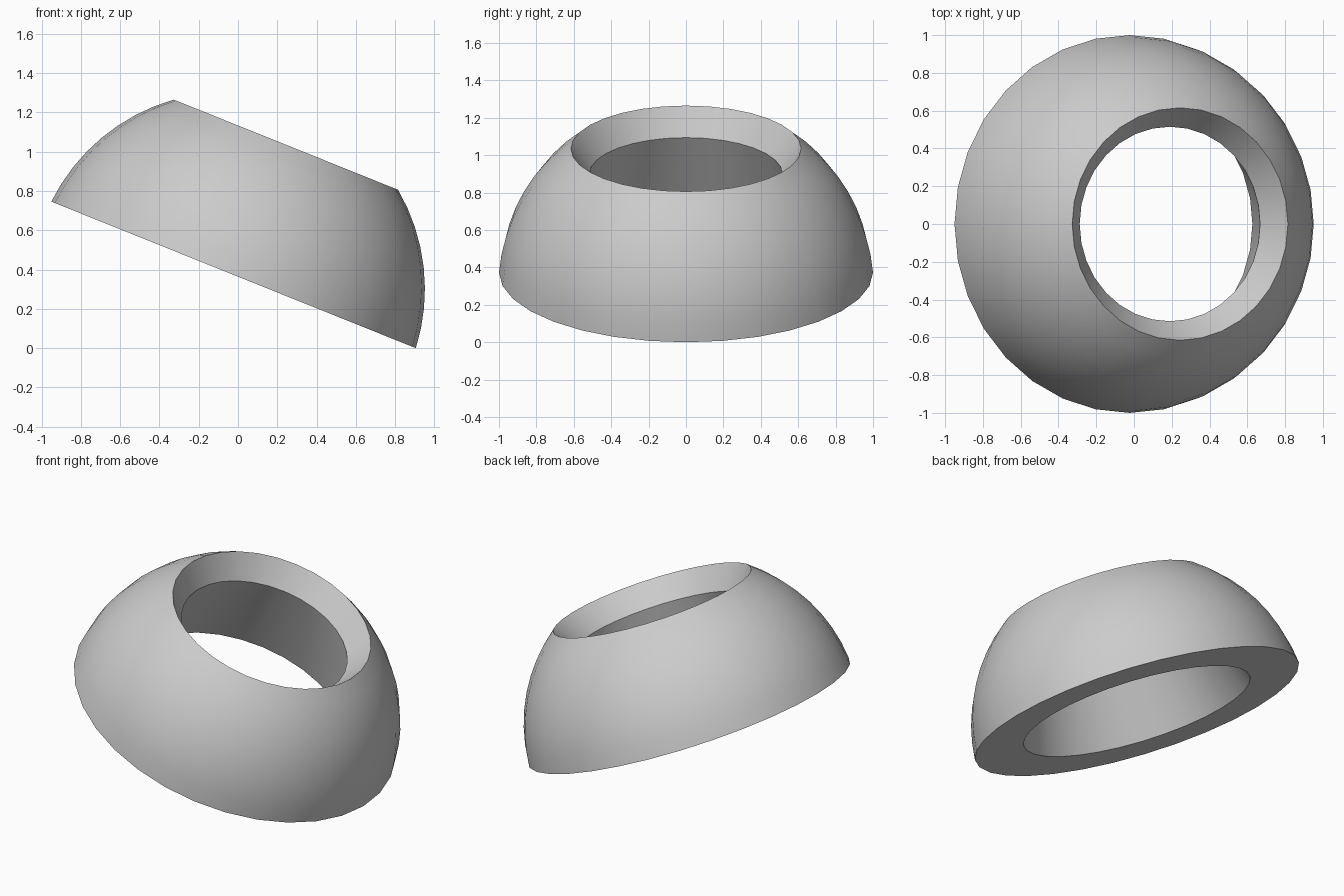
import bpy, bmesh, math
from mathutils import Matrix, Vector

cube = bpy.data.objects.get("Cube")
if cube:
    bpy.data.objects.remove(cube, do_unlink=True)

SIDES, ARC_STEPS = 32, 8
TILT = math.radians(21.9)

# Cross-section (radius, height): spherical outside, bevelled mouth, tapered bore
sphere_r, drop = 1.003, 0.078
low, high = math.asin(drop / sphere_r), math.asin((0.714 + drop) / sphere_r)
profile = []
for i in range(ARC_STEPS + 1):
    a = low + (high - low) * i / ARC_STEPS
    profile.append((sphere_r * math.cos(a), sphere_r * math.sin(a) - drop))
profile += [(0.515, 0.57), (0.70, 0.0)]

# Spin the closed section into a ring
bm = bmesh.new()
verts = [bm.verts.new((r, 0, h)) for r, h in profile]
edges = [bm.edges.new((verts[i - 1], verts[i])) for i in range(len(verts))]
bmesh.ops.spin(bm, geom=verts + edges, cent=(0, 0, 0), axis=(0, 0, 1),
               angle=math.tau, steps=SIDES, use_duplicate=False)
bmesh.ops.remove_doubles(bm, verts=bm.verts[:], dist=0.0005)

# Tilt the ring towards +x and rest its low edge on the ground
place = Matrix.Translation(Vector((-0.0225, 0, math.sin(TILT)))) @ Matrix.Rotation(TILT, 4, 'Y')
bm.transform(place)
bmesh.ops.recalc_face_normals(bm, faces=bm.faces[:])
mesh = bpy.data.meshes.new("domed_ring")
bm.to_mesh(mesh)
bm.free()

ring = bpy.data.objects.new("domed_ring", mesh)
bpy.context.collection.objects.link(ring)

# Plain grey
grey = bpy.data.materials.new("light_grey")
grey.use_nodes = True
colour = (0.6, 0.6, 0.6, 1)
grey.diffuse_color = colour
grey.node_tree.nodes["Principled BSDF"].inputs["Base Color"].default_value = colour
mesh.materials.append(grey)

# Smooth the curved walls, keep the rims crisp
bpy.ops.object.select_all(action='DESELECT')
ring.select_set(True)
bpy.context.view_layer.objects.active = ring
bpy.ops.object.shade_smooth_by_angle(angle=math.radians(30))
